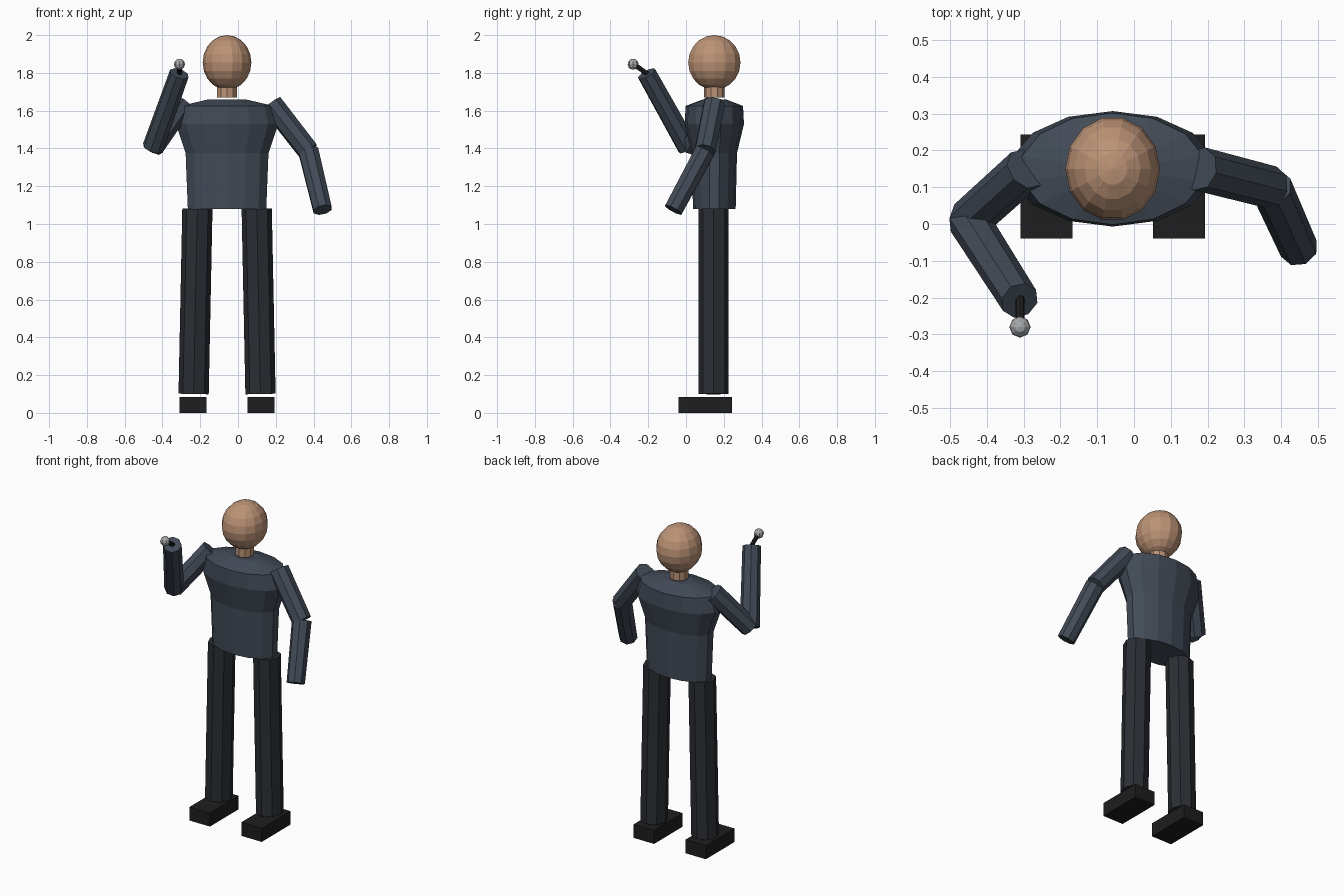
import bpy, bmesh, math
from mathutils import Vector

if "Cube" in bpy.data.objects:
    bpy.data.objects.remove(bpy.data.objects["Cube"])

CX, CY = -0.058, 0.15  # body axis


def material(name, rgb):
    m = bpy.data.materials.new(name)
    m.diffuse_color = (*rgb, 1)
    m.use_nodes = True
    m.node_tree.nodes["Principled BSDF"].inputs["Base Color"].default_value = m.diffuse_color
    return m


CLOTH = material("dark_cloth", (0.055, 0.07, 0.095))
TROUSER = material("trouser_cloth", (0.024, 0.027, 0.034))
BLACK = material("black", (0.013, 0.013, 0.014))
SKIN = material("skin", (0.5, 0.29, 0.18))
METAL = material("grey_metal", (0.38, 0.39, 0.4))


def finish(bm, name, mat):
    bmesh.ops.recalc_face_normals(bm, faces=bm.faces)
    me = bpy.data.meshes.new(name)
    bm.to_mesh(me)
    bm.free()
    me.materials.append(mat)
    ob = bpy.data.objects.new(name, me)
    bpy.context.collection.objects.link(ob)
    return ob


def limb(name, a, b, r1, r2, mat, sides=8):
    a, b = Vector(a), Vector(b)
    d = b - a
    bm = bmesh.new()
    bmesh.ops.create_cone(bm, cap_ends=True, segments=sides,
                          radius1=r1, radius2=r2, depth=d.length)
    ob = finish(bm, name, mat)
    ob.rotation_mode = 'QUATERNION'
    ob.rotation_quaternion = d.to_track_quat('Z', 'Y')
    ob.location = (a + b) / 2


def ball(name, centre, radii, u, v, mat):
    bm = bmesh.new()
    bmesh.ops.create_uvsphere(bm, u_segments=u, v_segments=v, radius=1)
    # start the segments on the x axis
    spin = math.atan2(0, 1) - min((math.atan2(p.co.y, p.co.x) for p in bm.verts
                                   if p.co.xy.length > 0.1), key=abs)
    for p in bm.verts:
        c, s = math.cos(spin), math.sin(spin)
        x, y = p.co.x * c - p.co.y * s, p.co.x * s + p.co.y * c
        p.co = (x * radii[0], y * radii[1], p.co.z * radii[2])
    finish(bm, name, mat).location = centre


# Torso: elliptical rings (z, half width, half depth)
bm = bmesh.new()
N = 14
rings = []
for z, rx, ry in [(1.08, 0.213, 0.113), (1.375, 0.225, 0.12), (1.53, 0.278, 0.157),
                  (1.625, 0.253, 0.152), (1.66, 0.10, 0.06)]:
    rings.append([bm.verts.new((CX + rx * math.sin(2 * math.pi * i / N),
                                CY + ry * math.cos(2 * math.pi * i / N), z))
                  for i in range(N)])
for lo, hi in zip(rings, rings[1:]):
    for i in range(N):
        j = (i + 1) % N
        bm.faces.new((lo[i], lo[j], hi[j], hi[i]))
bm.faces.new(rings[0])
bm.faces.new(rings[-1])
finish(bm, "torso", CLOTH)

# Neck and head
limb("neck", (CX, CY, 1.67), (CX, CY, 1.75), 0.055, 0.055, SKIN, 10)
ball("head", (CX, CY, 1.855), (0.129, 0.142, 0.145), 14, 10, SKIN)

# Legs and shoes
for side, label in ((-1, "left"), (1, "right")):
    limb(label + "_leg", (CX + side * 0.177, 0.146, 0.10),
         (CX + side * 0.157, 0.146, 1.08), 0.08, 0.08, TROUSER)
    bm = bmesh.new()
    bmesh.ops.create_cube(bm, size=1)
    bmesh.ops.scale(bm, vec=(0.142, 0.284, 0.085), verts=bm.verts)
    finish(bm, label + "_shoe", BLACK).location = (CX + side * 0.18, 0.102, 0.0425)

# Arms: shoulder, elbow, wrist
for label, shoulder, elbow, wrist in (
        ("lowered", (0.178, 0.15, 1.635), (0.373, 0.10, 1.385), (0.448, -0.067, 1.075)),
        ("raised", (-0.294, 0.15, 1.635), (-0.45, 0.01, 1.405), (-0.311, -0.208, 1.796))):
    limb(label + "_upper_arm", shoulder, elbow, 0.06, 0.058, CLOTH)
    limb(label + "_forearm", elbow, wrist, 0.057, 0.053, CLOTH)

# Handheld microphone
limb("microphone_handle", (-0.31, -0.18, 1.778), (-0.31, -0.27, 1.841), 0.012, 0.013, BLACK)
ball("microphone_head", (-0.31, -0.28, 1.846), (0.029, 0.029, 0.029), 8, 6, METAL)
